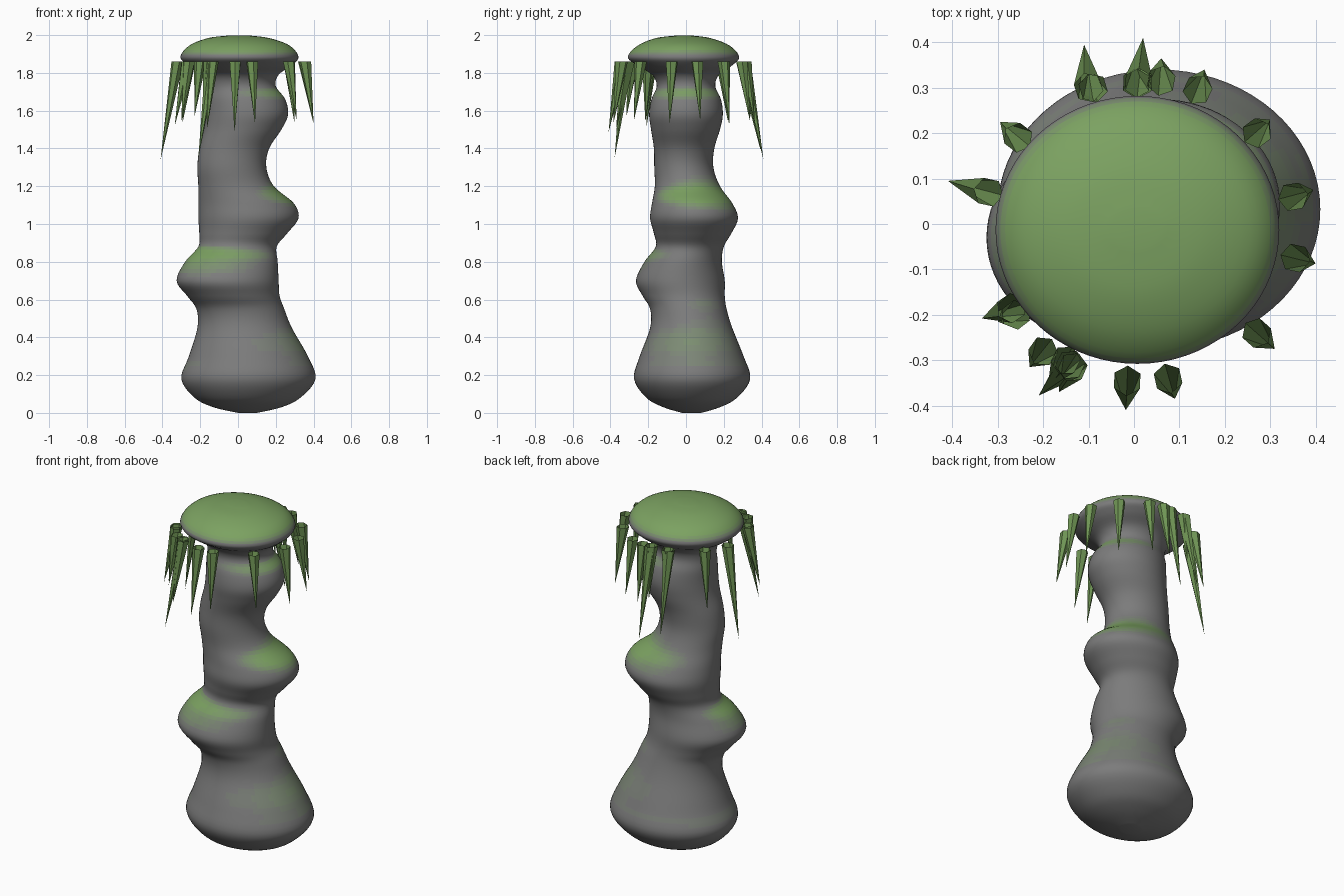
import bpy, bmesh, math
from mathutils import Vector

STONE, MOSS = Vector((0.2, 0.2, 0.2)), Vector((0.2, 0.36, 0.12))
LEVELS = 10


def material(name, col):
    m = bpy.data.materials.new(name)
    m.diffuse_color = (*col, 1)
    return m


def finish(bm, name, mats):
    me = bpy.data.meshes.new(name)
    bm.to_mesh(me)
    bm.free()
    for m in mats:
        me.materials.append(m)
    ob = bpy.data.objects.new(name, me)
    bpy.context.collection.objects.link(ob)
    return ob


# column cross-sections: z, left, right, front, back
RINGS = [
    (0.0, 0.00, 0.10, -0.02, 0.08),
    (0.03, -0.13, 0.23, -0.12, 0.18),
    (0.08, -0.23, 0.33, -0.21, 0.27),
    (0.18, -0.30, 0.41, -0.275, 0.34),
    (0.30, -0.26, 0.37, -0.245, 0.305),
    (0.45, -0.215, 0.285, -0.19, 0.245),
    (0.55, -0.22, 0.245, -0.19, 0.215),
    (0.62, -0.27, 0.22, -0.23, 0.205),
    (0.70, -0.325, 0.215, -0.265, 0.205),
    (0.80, -0.28, 0.21, -0.22, 0.19),
    (0.88, -0.21, 0.205, -0.16, 0.20),
    (0.95, -0.205, 0.26, -0.17, 0.24),
    (1.03, -0.21, 0.32, -0.19, 0.275),
    (1.11, -0.21, 0.295, -0.18, 0.245),
    (1.20, -0.21, 0.19, -0.165, 0.18),
    (1.30, -0.215, 0.15, -0.168, 0.145),
    (1.40, -0.205, 0.165, -0.17, 0.15),
    (1.50, -0.18, 0.23, -0.185, 0.18),
    (1.58, -0.17, 0.265, -0.195, 0.195),
    (1.66, -0.17, 0.25, -0.183, 0.185),
    (1.73, -0.17, 0.20, -0.155, 0.155),
    (1.79, -0.19, 0.215, -0.18, 0.175),
    (1.84, -0.265, 0.285, -0.26, 0.245),
    (1.885, -0.305, 0.32, -0.308, 0.282),
    (1.945, -0.257, 0.273, -0.255, 0.23),
    (1.984, -0.16, 0.167, -0.16, 0.13),
    (1.998, -0.05, 0.06, -0.05, 0.03),
]


def spline(p0, p1, p2, p3, t):
    return [0.5 * (2 * b + (c - a) * t + (2 * a - 5 * b + 4 * c - d) * t * t
                   + (3 * b - a - 3 * c + d) * t ** 3)
            for a, b, c, d in zip(p0, p1, p2, p3)]


def build_column(segs=72, sub=5):
    n = len(RINGS)
    rows = []
    for i in range(n - 1):
        ctrl = [RINGS[min(max(i + k, 0), n - 1)] for k in (-1, 0, 1, 2)]
        rows += [spline(*ctrl, s / sub) for s in range(sub)]
    rows.append(RINGS[-1])
    bm = bmesh.new()
    loops = []
    for z, l, r, f, b in rows:
        loops.append([bm.verts.new(((l + r) / 2 + (r - l) / 2 * math.cos(a),
                                    (f + b) / 2 + (b - f) / 2 * math.sin(a), max(z, 0)))
                      for a in (2 * math.pi * k / segs for k in range(segs))])
    for lo, hi in zip(loops, loops[1:]):
        for k in range(segs):
            j = (k + 1) % segs
            bm.faces.new((lo[k], lo[j], hi[j], hi[k]))
    bm.faces.new(loops[0][::-1])
    bm.faces.new(loops[-1])
    # moss settles on surfaces that face upward
    bm.normal_update()
    for f in bm.faces:
        f.smooth = True
        t = min(max((f.normal.z - 0.32) / 0.45, 0), 1)
        f.material_index = round(t * t * (3 - 2 * t) * (LEVELS - 1))
    mats = [material(f"stone_moss_{i}", STONE.lerp(MOSS, i / (LEVELS - 1)))
            for i in range(LEVELS)]
    return finish(bm, "mossy_column", mats)


# hanging spikes: base x, base y, tip x, tip y, tip z
SPIKES = [
    (-0.10, 0.30, -0.11, 0.395, 1.39), (-0.09, 0.30, -0.095, 0.33, 1.58),
    (0.01, 0.31, 0.02, 0.41, 1.34), (0.005, 0.31, 0.0, 0.345, 1.56),
    (0.06, 0.315, 0.06, 0.365, 1.53), (0.14, 0.295, 0.155, 0.34, 1.54),
    (0.27, 0.20, 0.30, 0.23, 1.53), (0.35, 0.06, 0.395, 0.075, 1.55),
    (0.355, -0.075, 0.40, -0.087, 1.53), (0.27, -0.24, 0.31, -0.275, 1.55),
    (0.075, -0.34, 0.09, -0.385, 1.53), (-0.015, -0.345, -0.018, -0.41, 1.485),
    (-0.14, -0.31, -0.21, -0.378, 1.35), (-0.135, -0.315, -0.165, -0.37, 1.50),
    (-0.15, -0.30, -0.19, -0.36, 1.50), (-0.20, -0.28, -0.23, -0.315, 1.57),
    (-0.27, -0.185, -0.335, -0.208, 1.52), (-0.26, -0.20, -0.30, -0.215, 1.54),
    (-0.32, 0.07, -0.41, 0.095, 1.34), (-0.255, 0.19, -0.295, 0.225, 1.53),
]


def build_spike(i, bx, by, tx, ty, tz, moss, r=0.033, sides=6):
    bm = bmesh.new()
    turn = math.atan2(by, bx)
    ring = [bm.verts.new((bx + r * math.cos(turn + 2 * math.pi * k / sides),
                          by + r * math.sin(turn + 2 * math.pi * k / sides), 1.86))
            for k in range(sides)]
    tip = bm.verts.new((tx, ty, tz))
    for k in range(sides):
        bm.faces.new((ring[(k + 1) % sides], ring[k], tip))
    finish(bm, f"hanging_moss_{i:02d}", [moss])


build_column()
moss = material("hanging_moss", (0.16, 0.3, 0.09))
for i, s in enumerate(SPIKES):
    build_spike(i, *s, moss)
